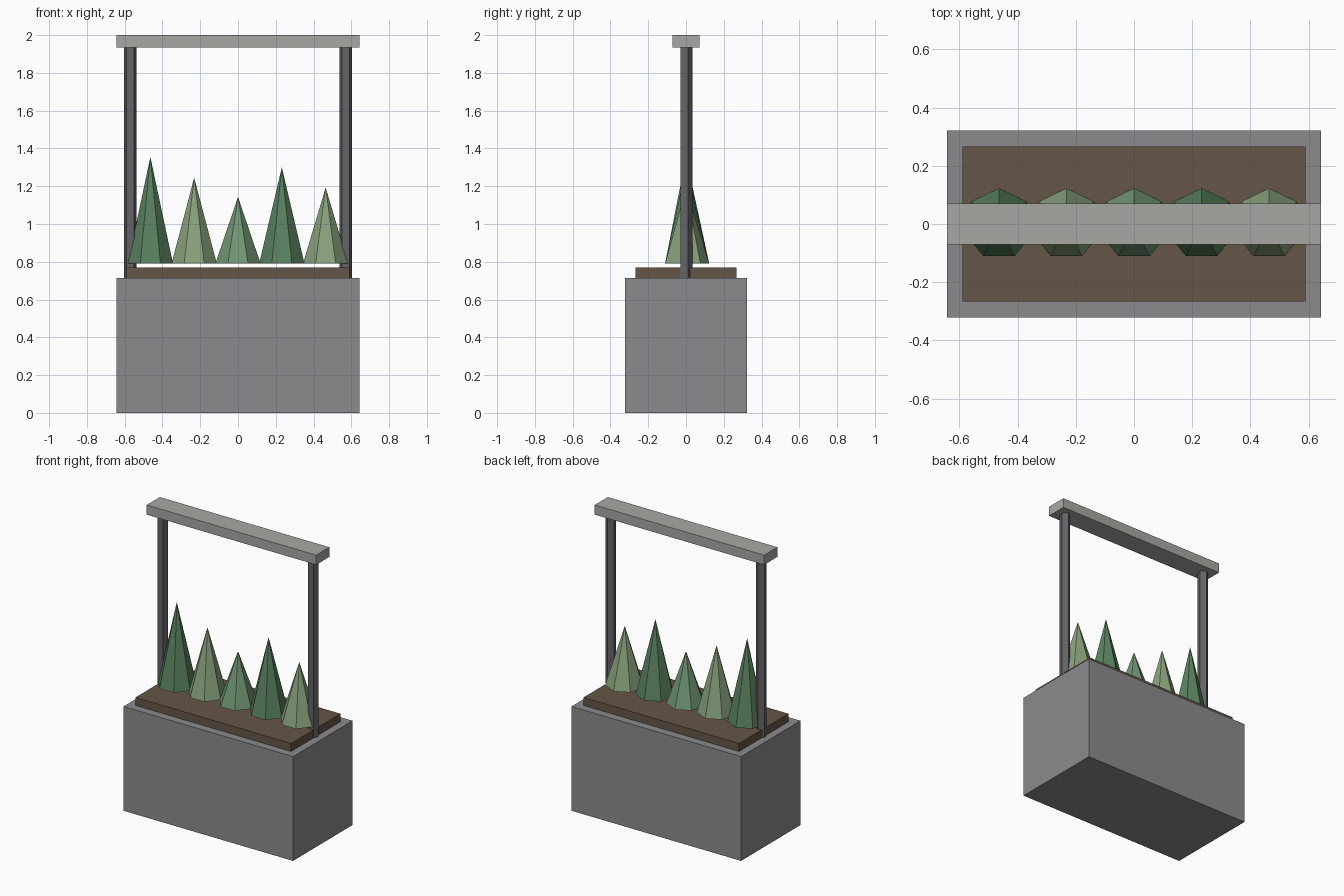
import bpy

if "Cube" in bpy.data.objects:
    bpy.data.objects.remove(bpy.data.objects["Cube"])


def material(name, rgb):
    m = bpy.data.materials.new(name)
    m.diffuse_color = (*rgb, 1)
    m.use_nodes = True
    m.node_tree.nodes["Principled BSDF"].inputs["Base Color"].default_value = m.diffuse_color
    return m


def finish(name, mat):
    ob = bpy.context.object
    ob.name = name
    ob.data.materials.append(mat)
    return ob


def box(name, half_x, half_y, z0, z1, mat):
    bpy.ops.mesh.primitive_cube_add(size=1, location=(0, 0, (z0 + z1) / 2))
    ob = finish(name, mat)
    ob.scale = (2 * half_x, 2 * half_y, z1 - z0)
    bpy.ops.object.transform_apply(location=False, rotation=False, scale=True)


stone = material("stone", (0.26, 0.26, 0.27))
soil = material("soil", (0.13, 0.093, 0.065))
metal = material("dark_metal", (0.13, 0.13, 0.14))
rail = material("pale_rail", (0.39, 0.39, 0.37))
dark_green = material("dark_green", (0.10, 0.22, 0.115))
olive_green = material("olive_green", (0.25, 0.36, 0.20))
mid_green = material("mid_green", (0.165, 0.305, 0.17))

# Planter, soil bed and top beam
box("planter_box", 0.643, 0.322, 0, 0.715, stone)
box("soil_bed", 0.59, 0.267, 0.715, 0.77, soil)
box("top_beam", 0.643, 0.071, 1.934, 2.0, rail)

# Five-sided posts
for side, label in ((-1, "left"), (1, "right")):
    bpy.ops.mesh.primitive_cylinder_add(
        vertices=5, radius=0.035, depth=1.934 - 0.715,
        location=(side * 0.57, 0, (1.934 + 0.715) / 2))
    finish(label + "_post", metal)

# Row of seven-sided cone shrubs
base = 0.79
shrubs = [(1.355, dark_green), (1.245, olive_green), (1.143, mid_green),
          (1.30, dark_green), (1.193, olive_green)]
for i, (top, mat) in enumerate(shrubs):
    bpy.ops.mesh.primitive_cone_add(
        vertices=7, radius1=0.123, radius2=0, depth=top - base,
        location=((i - 2) * 0.232, 0, (top + base) / 2))
    finish(f"shrub_{i + 1}", mat)
